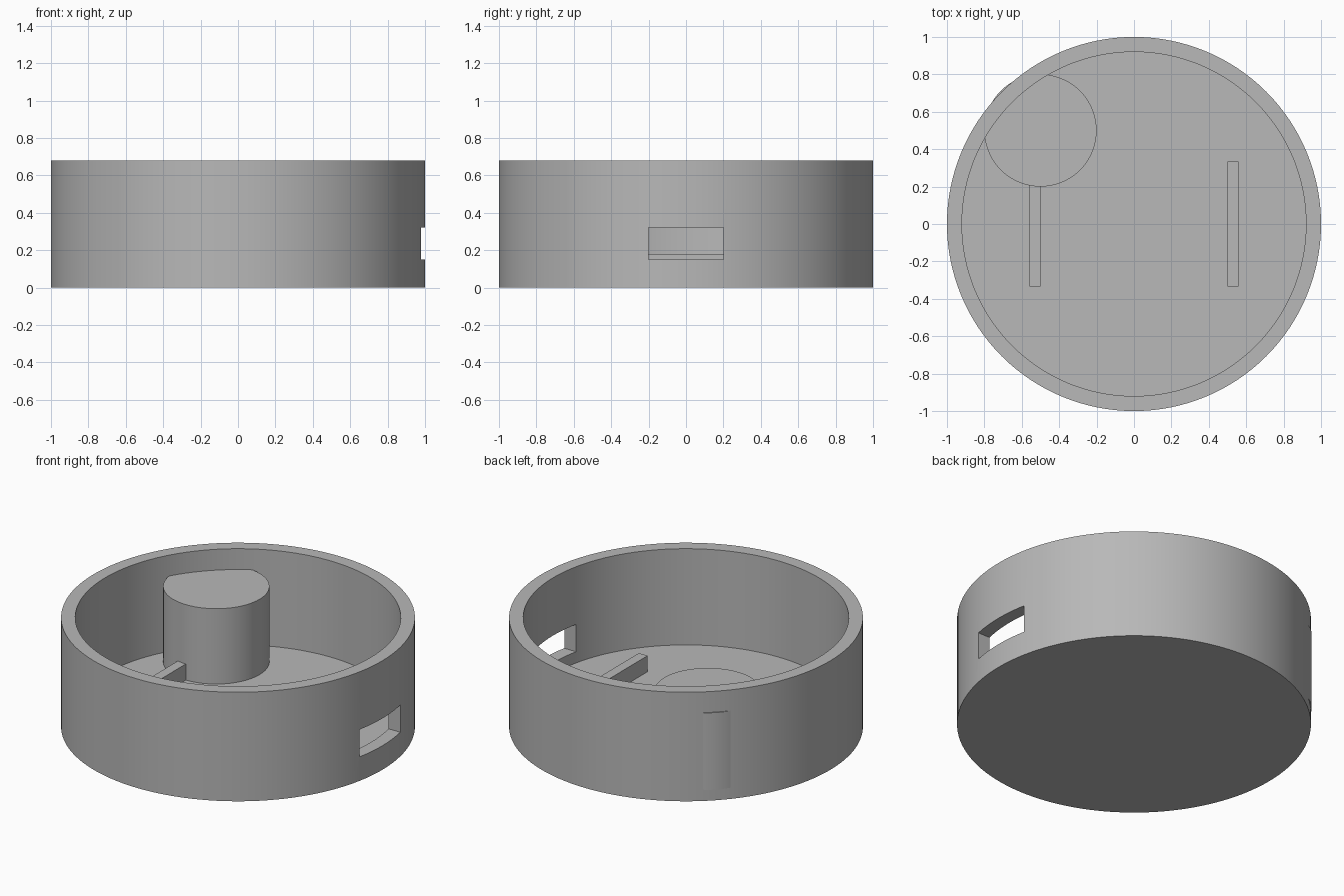
import bpy, bmesh, math

SEGMENTS = 128
RADIUS, INNER, HEIGHT, FLOOR = 1.0, 0.92, 0.68, 0.08

cube = bpy.data.objects.get("Cube")
if cube:
    bpy.data.objects.remove(cube, do_unlink=True)

grey = bpy.data.materials.new("plain grey")
grey.use_nodes = True
grey.diffuse_color = (0.48, 0.48, 0.48, 1)
grey.node_tree.nodes["Principled BSDF"].inputs["Base Color"].default_value = grey.diffuse_color


def add_object(name, bm):
    bmesh.ops.recalc_face_normals(bm, faces=bm.faces)
    mesh = bpy.data.meshes.new(name)
    bm.to_mesh(mesh)
    bm.free()
    mesh.materials.append(grey)
    obj = bpy.data.objects.new(name, mesh)
    bpy.context.collection.objects.link(obj)
    return obj


def lathe(name, profile, centre=(0, 0)):
    """Spin (radius, z) points about a vertical axis and cap both ends."""
    bm = bmesh.new()
    angles = [2 * math.pi * i / SEGMENTS for i in range(SEGMENTS)]
    rings = [[bm.verts.new((centre[0] + r * math.cos(a), centre[1] + r * math.sin(a), z))
              for a in angles] for r, z in profile]
    for low, high in zip(rings, rings[1:]):
        for i in range(SEGMENTS):
            j = (i + 1) % SEGMENTS
            bm.faces.new((low[i], low[j], high[j], high[i]))
    bm.faces.new(rings[0])
    bm.faces.new(rings[-1])
    return add_object(name, bm)


def box(name, low, high):
    bm = bmesh.new()
    bmesh.ops.create_cube(bm, size=1)
    for v in bm.verts:
        v.co = [(a + b) / 2 + c * (b - a) for a, b, c in zip(low, high, v.co)]
    return add_object(name, bm)


def activate(obj):
    bpy.ops.object.select_all(action='DESELECT')
    obj.select_set(True)
    bpy.context.view_layer.objects.active = obj


# Round open housing with a floor
housing = lathe("housing", [(RADIUS, 0), (RADIUS, HEIGHT), (INNER, HEIGHT), (INNER, FLOOR)])

# Slot through the left wall
cutter = box("slot_cutter", (0.7, -0.2, 0.15), (1.2, 0.2, 0.32))
cut = housing.modifiers.new("slot", 'BOOLEAN')
cut.operation = 'DIFFERENCE'
cut.solver = 'EXACT'
cut.object = cutter
activate(housing)
bpy.ops.object.modifier_apply(modifier=cut.name)
bpy.data.objects.remove(cutter, do_unlink=True)

# Post that just breaks through the outer wall
post = lathe("post", [(0.3, FLOOR - 0.01), (0.3, 0.55)], (-0.5, 0.5))

# Pair of rails on the floor
for side, x in (("left", 0.5), ("right", -0.56)):
    box(side + "_rail", (x, -0.335, FLOOR - 0.01), (x + 0.06, 0.335, 0.18))

for obj in (housing, post):
    activate(obj)
    bpy.ops.object.shade_smooth_by_angle(angle=math.radians(30))
